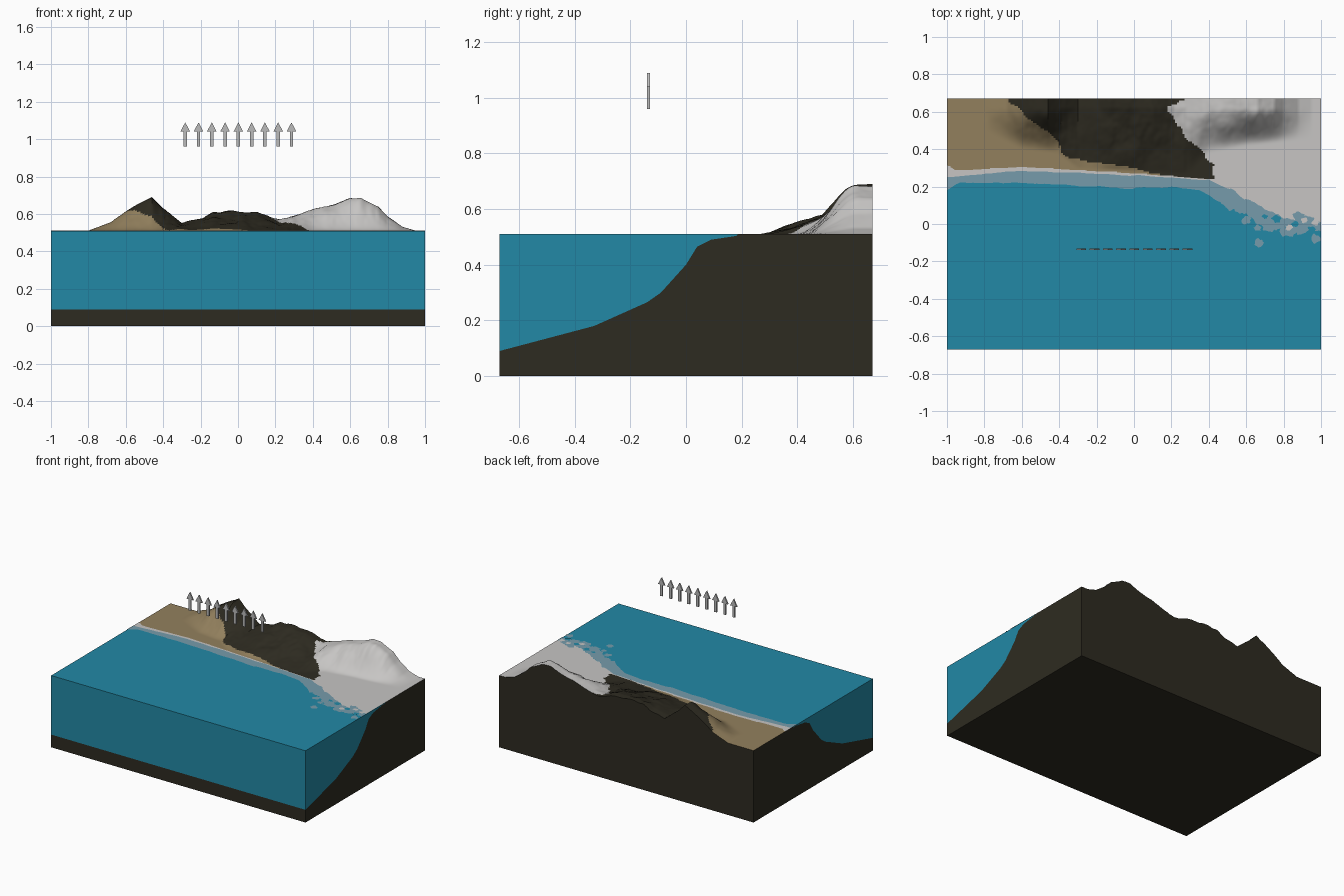
import bpy, bmesh, math, random
from mathutils import Vector, noise

cube = bpy.data.objects.get("Cube")
if cube:
    bpy.data.objects.remove(cube)
random.seed(4)


def material(name, color):
    m = bpy.data.materials.new(name)
    m.use_nodes = True
    m.diffuse_color = (*color, 1)
    bsdf = next(n for n in m.node_tree.nodes if n.type == 'BSDF_PRINCIPLED')
    bsdf.inputs["Base Color"].default_value = (*color, 1)
    bsdf.inputs["Roughness"].default_value = 0.9
    return m


ROCK = material("dark rock", (.027, .024, .015))
EARTH = material("brown earth", (.29, .216, .11))
SAND = material("pale sand", (.57, .56, .55))
WATER = material("sea blue", (.016, .25, .38))
SHALLOW = material("shallow blue", (.18, .33, .41))
GREY = material("arrow grey", (.5, .5, .5))


def finish(name, bm, *mats):
    bmesh.ops.recalc_face_normals(bm, faces=bm.faces)
    mesh = bpy.data.meshes.new(name)
    bm.to_mesh(mesh)
    bm.free()
    for m in mats:
        mesh.materials.append(m)
    ob = bpy.data.objects.new(name, mesh)
    bpy.context.collection.objects.link(ob)
    return ob


def prism(name, points, offset, mat):
    """Extrude a flat outline by an offset."""
    bm = bmesh.new()
    face = bm.faces.new([bm.verts.new(p) for p in points])
    out = bmesh.ops.extrude_face_region(bm, geom=[face])["geom"]
    bmesh.ops.translate(bm, vec=offset, verts=[v for v in out if isinstance(v, bmesh.types.BMVert)])
    return finish(name, bm, mat)


def lerp(table, x):
    """Piecewise linear curve through the points."""
    if x <= table[0][0]:
        return table[0][1]
    for (x0, y0), (x1, y1) in zip(table, table[1:]):
        if x <= x1:
            return y0 + (y1 - y0) * (x - x0) / (x1 - x0)
    return table[-1][1]


def rough(x, y, scale, seed=0):
    return noise.fractal(Vector((x * scale, y * scale, seed)), 0.9, 2.0, 4)


HALF_Y, SEA = .67, .51
SEABED = [(-.67, .09), (-.33, .18), (-.14, .265), (-.09, .3), (0, .4), (.04, .465), (.09, .49), (.19, .505)]
RIDGE = [(-.8, 0), (-.68, .045), (-.6, .1), (-.52, .15), (-.46, .178), (-.4, .12), (-.3, .04), (-.2, .065),
         (-.14, .095), (-.05, .105), (.1, .095), (.22, .06), (.3, .08), (.4, .11), (.5, .14), (.6, .17),
         (.66, .17), (.75, .13), (.8, .075), (.88, .02), (.95, 0)]
FOOT = [(-.8, .5), (-.6, .4), (-.4, .38), (-.3, .3), (.3, .27), (.4, .38), (.6, .42), (.9, .45)]
WATERLINE = [(-1, .18), (-.93, .22), (-.6, .22), (0, .19), (.2, .2), (.35, .18), (.45, .12), (.55, .08),
             (.65, 0), (.8, -.03), (.9, -.05), (1, -.04)]
SHORE = [(-1, .25), (-.6, .285), (0, .26), (.4, .235), (.5, .19), (.6, .14), (.7, .08), (.8, .04), (1, .01)]
GRASSLINE = [(-1, .315), (-.95, .285), (-.6, .305), (0, .27), (.4, .24), (1, .22)]
ROCK_LEFT = [(.25, .25), (.27, .1), (.3, 0), (.33, -.2), (.36, -.38), (.45, -.4), (.55, -.55), (.67, -.68)]
ROCK_RIGHT = [(.25, .43), (.32, .42), (.4, .35), (.47, .27), (.57, .21), (.62, .17), (.67, .28)]


def waterline(x):
    wild = .05 if x > .45 else .008
    return lerp(WATERLINE, x) + wild * rough(x, 0, 9)


def shore(x):
    wild = .04 if x > .5 else .005
    return max(lerp(SHORE, x) + wild * rough(x, 3, 8), waterline(x) + .015)


def height(x, y):
    if y < max(.19, waterline(x) + .01):
        return lerp(SEABED, y)
    foot = lerp(FOOT, x)
    t = max(0, min(1, (y - foot) / (.62 - foot)))
    rocky = -.4 < x < .28
    rise = t if rocky else t * t * (3 - 2 * t)
    # gullies run down the slopes and fade at the crest
    gully = 1 + (.55 if rocky else .3) * rough(x, y * .5, 9, 2) * (1.2 - t)
    return SEA + .001 + lerp(RIDGE, x) * rise * max(.2, gully)


def ground_index(x, y):
    wobble = .02 * rough(x, y, 14, 5)
    if lerp(ROCK_LEFT, y) + wobble < x < lerp(ROCK_RIGHT, y) + wobble and y > .245:
        return 0
    if x < .15 and y > lerp(GRASSLINE, x):
        return 1
    return 2


# Ground block: sculpted top with straight sides down to the base
xs = [-1 + i / 100 for i in range(201)]
rows = [p[0] for p in SEABED[:-1]]
rows += [.18 + i * .01 for i in range(50)]
rows[-1] = HALF_Y
bm = bmesh.new()
grid = [[bm.verts.new((x, y, height(x, y))) for x in xs] for y in rows]
for lower, upper in zip(grid, grid[1:]):
    for i in range(len(xs) - 1):
        f = bm.faces.new((lower[i], lower[i + 1], upper[i + 1], upper[i]))
        c = f.calc_center_median()
        f.material_index = ground_index(c.x, c.y)
rim = [e for e in bm.edges if e.is_boundary]
skirt = bmesh.ops.extrude_edge_only(bm, edges=rim)["geom"]
for v in skirt:
    if isinstance(v, bmesh.types.BMVert):
        v.co.z = 0
bottom = [g for g in skirt if isinstance(g, bmesh.types.BMEdge)]
floor = bmesh.ops.contextual_create(bm, geom=[e for e in bottom if e.is_boundary])["faces"]
for f in floor + [g for g in skirt if isinstance(g, bmesh.types.BMFace)]:
    f.material_index = 0
ground = finish("ground", bm, ROCK, EARTH, SAND)
bpy.ops.object.select_all(action='DESELECT')
ground.select_set(True)
bpy.context.view_layer.objects.active = ground
bpy.ops.object.shade_smooth_by_angle(angle=math.radians(40))

# Sea: a solid block whose underside follows the seabed
section = SEABED + [(.23, .506), (.23, SEA), (-HALF_Y, SEA)]
prism("sea", [(-1, y, z) for y, z in section], (2, 0, 0), WATER)


def strip(name, near, far, z, mat):
    """Thin coastal ribbon between two shore curves."""
    bm = bmesh.new()
    pairs = [(bm.verts.new((x, near(x), z)), bm.verts.new((x, far(x), z))) for x in xs]
    for (a, b), (c, d) in zip(pairs, pairs[1:]):
        bm.faces.new((a, c, d, b))
    finish(name, bm, mat)


strip("beach", shore, lambda x: max(lerp(GRASSLINE, x), shore(x) + .005), SEA + .002, SAND)
strip("shallow_water", waterline, shore, SEA + .003, SHALLOW)


# Ragged patches of shallows, sandbars and open pools off the right shore
def patches(name, spots, z, mat):
    bm = bmesh.new()
    for x, y, r in spots:
        ring = []
        for k in range(14):
            a = k * math.tau / 14
            s = r * random.uniform(.7, 1.25)
            ring.append(bm.verts.new((min(1, x + s * math.cos(a)), y + s * .85 * math.sin(a), z)))
        bm.faces.new(ring)
    finish(name, bm, mat)


patches("shallow_patches", [(.57, .08, .03), (.6, .02, .025), (.67, -.1, .025), (.66, -.02, .02), (.72, -.02, .03),
                            (.82, -.04, .035), (.9, -.03, .035), (.97, -.08, .03), (.88, .04, .03)],
        SEA + .004, SHALLOW)
patches("open_pools", [(.76, .03, .025), (.86, -.0, .018), (.95, -.03, .02), (.7, .04, .015)], SEA + .005, WATER)
patches("sandbars", [(.83, -.02, .018), (.91, .02, .018), (.97, .01, .02)], SEA + .006, SAND)

# Row of flat upward arrows above the sea
half = [(.009, .96), (.009, 1.04), (.026, 1.04), (0, 1.09)]
outline = half + [(-x, z) for x, z in reversed(half[:-1])]
for i in range(9):
    cx = -.282 + i * .071
    prism(f"arrow_{i + 1}", [(cx + x, -.14, z) for x, z in outline], (0, .01, 0), GREY)
